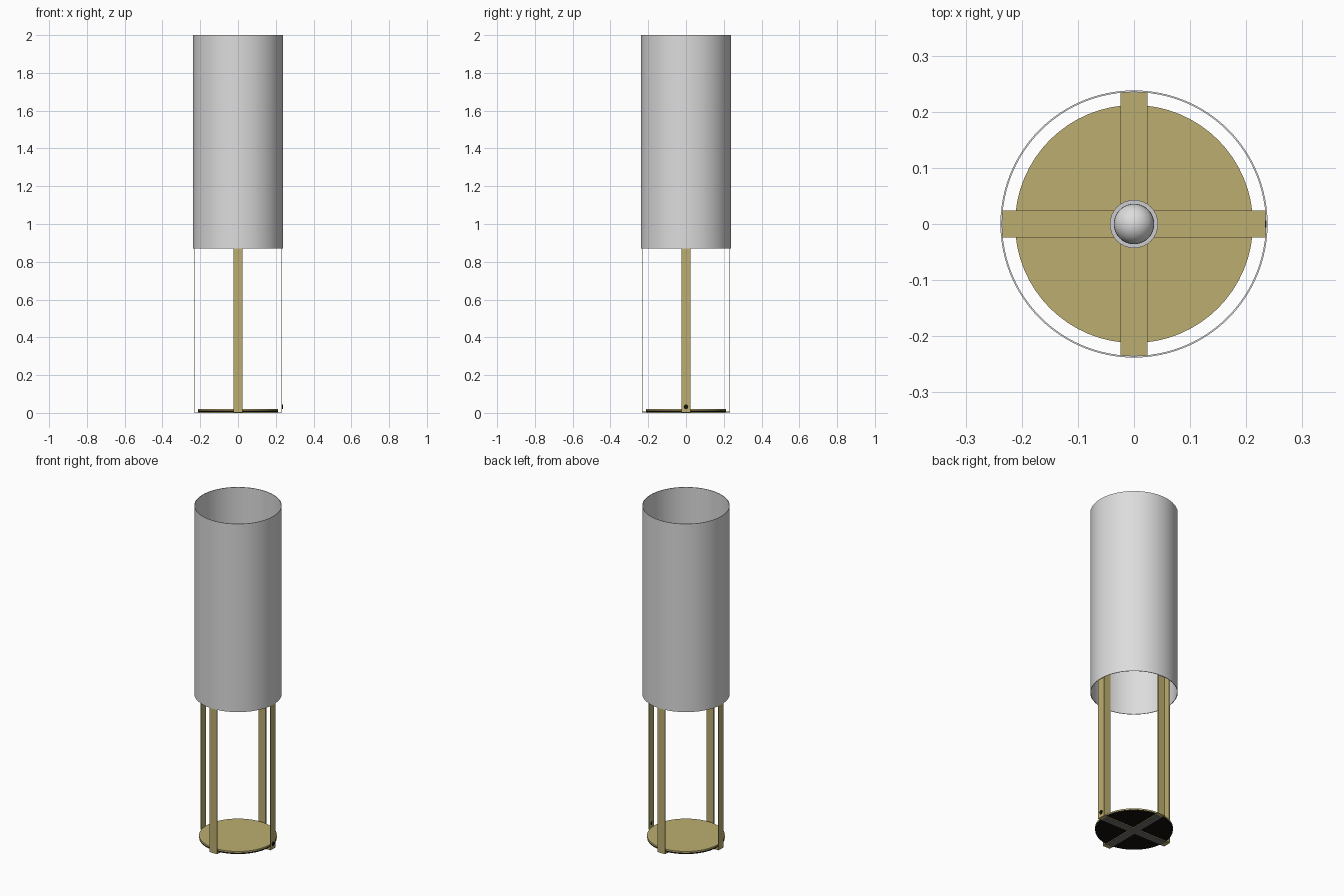
import bpy, bmesh, math

if "Cube" in bpy.data.objects:
    bpy.data.objects.remove(bpy.data.objects["Cube"])

def material(name, rgb):
    m = bpy.data.materials.new(name)
    m.diffuse_color = (*rgb, 1)
    m.use_nodes = True
    m.node_tree.nodes["Principled BSDF"].inputs["Base Color"].default_value = m.diffuse_color
    return m

BRASS = material("brass", (0.50, 0.42, 0.16))
WHITE = material("shade_white", (0.72, 0.72, 0.72))
BLACK = material("black", (0.006, 0.005, 0.003))
GREY = material("pad_grey", (0.16, 0.16, 0.15))
SILVER = material("socket_grey", (0.60, 0.60, 0.62))

R = 0.234      # outer reach of the frame
W = 0.048      # strap width
T = 0.005      # strap thickness
TOP = 1.28     # top of the frame, hidden in the shade

def lathe(name, profile, mat, closed=False, n=64):
    """Revolve an (r, z) profile around the z axis."""
    bm = bmesh.new()
    vs = [bm.verts.new((r, 0, z)) for r, z in profile]
    pairs = list(zip(vs, vs[1:])) + ([(vs[-1], vs[0])] if closed else [])
    es = [bm.edges.new(p) for p in pairs]
    bmesh.ops.spin(bm, geom=vs + es, axis=(0, 0, 1), cent=(0, 0, 0),
                   angle=2 * math.pi, steps=n)
    bmesh.ops.remove_doubles(bm, verts=bm.verts, dist=1e-5)
    bmesh.ops.recalc_face_normals(bm, faces=bm.faces)
    return finish(name, bm, mat, True)

def finish(name, bm, mat, smooth=False):
    me = bpy.data.meshes.new(name)
    bm.to_mesh(me)
    bm.free()
    ob = bpy.data.objects.new(name, me)
    bpy.context.collection.objects.link(ob)
    me.materials.append(mat)
    if smooth:
        bpy.ops.object.select_all(action='DESELECT')
        bpy.context.view_layer.objects.active = ob
        ob.select_set(True)
        bpy.ops.object.shade_smooth_by_angle(angle=math.radians(35))
    return ob

def strap_loop(name, angle, lift):
    """Closed rectangular loop of flat strap, standing upright."""
    bm = bmesh.new()
    rings = []
    for y in (-W / 2, W / 2):
        for d in (0, T):
            x, z0, z1 = R - d, lift + d, TOP + lift - d
            rings.append([bm.verts.new(p) for p in
                          ((-x, y, z0), (x, y, z0), (x, y, z1), (-x, y, z1))])
    a, b, c, e = rings    # front outer, front inner, back outer, back inner
    for i in range(4):
        j = (i + 1) % 4
        for p, q in ((a, b), (b, e), (e, c), (c, a)):
            bm.faces.new((p[i], p[j], q[j], q[i]))
    bmesh.ops.recalc_face_normals(bm, faces=bm.faces)
    ob = finish(name, bm, BRASS)
    ob.rotation_euler.z = angle
    return ob

# Frame: two crossed loops
strap_loop("frame_loop_x", 0, 0.001)
strap_loop("frame_loop_y", math.pi / 2, 0.0015)

# Grey pads under the crossing straps
for i in range(2):
    bm = bmesh.new()
    bmesh.ops.create_cube(bm, size=1)
    bmesh.ops.scale(bm, vec=(0.42, W, 0.001), verts=bm.verts)
    bmesh.ops.translate(bm, vec=(0, 0, 0.0005), verts=bm.verts)
    finish("floor_pad", bm, GREY).rotation_euler.z = i * math.pi / 2

# Base disc: black weight below, brass plate above
lathe("base_weight", [(0, 0.005), (0.211, 0.005), (0.211, 0.013), (0, 0.013)], BLACK)
lathe("base_plate", [(0, 0.013), (0.212, 0.013), (0.212, 0.021), (0, 0.021)], BRASS)

# Thin open shade
lathe("shade", [(0.238, 0.87), (0.238, 2.0), (0.235, 2.0), (0.235, 0.87)],
      WHITE, closed=True, n=96)

# Socket and bulb on the frame crossing
lathe("socket", [(0, TOP), (0.043, TOP), (0.043, TOP + 0.09), (0, TOP + 0.09)], SILVER, n=32)
bulb = [(0.036 * math.cos(t), TOP + 0.125 + 0.036 * math.sin(t))
        for t in (math.pi * (i / 16 - 0.5) for i in range(17))]
bulb[0], bulb[-1] = (0, bulb[0][1]), (0, bulb[-1][1])
lathe("bulb", bulb, WHITE, n=32)

# Black cord grommet on the right-hand strap
g = lathe("cord_grommet", [(0, -0.004), (0.012, -0.004), (0.012, 0.004), (0, 0.004)], BLACK, n=24)
g.rotation_euler.y = math.pi / 2
g.location = (R - 0.001, 0, 0.032)
